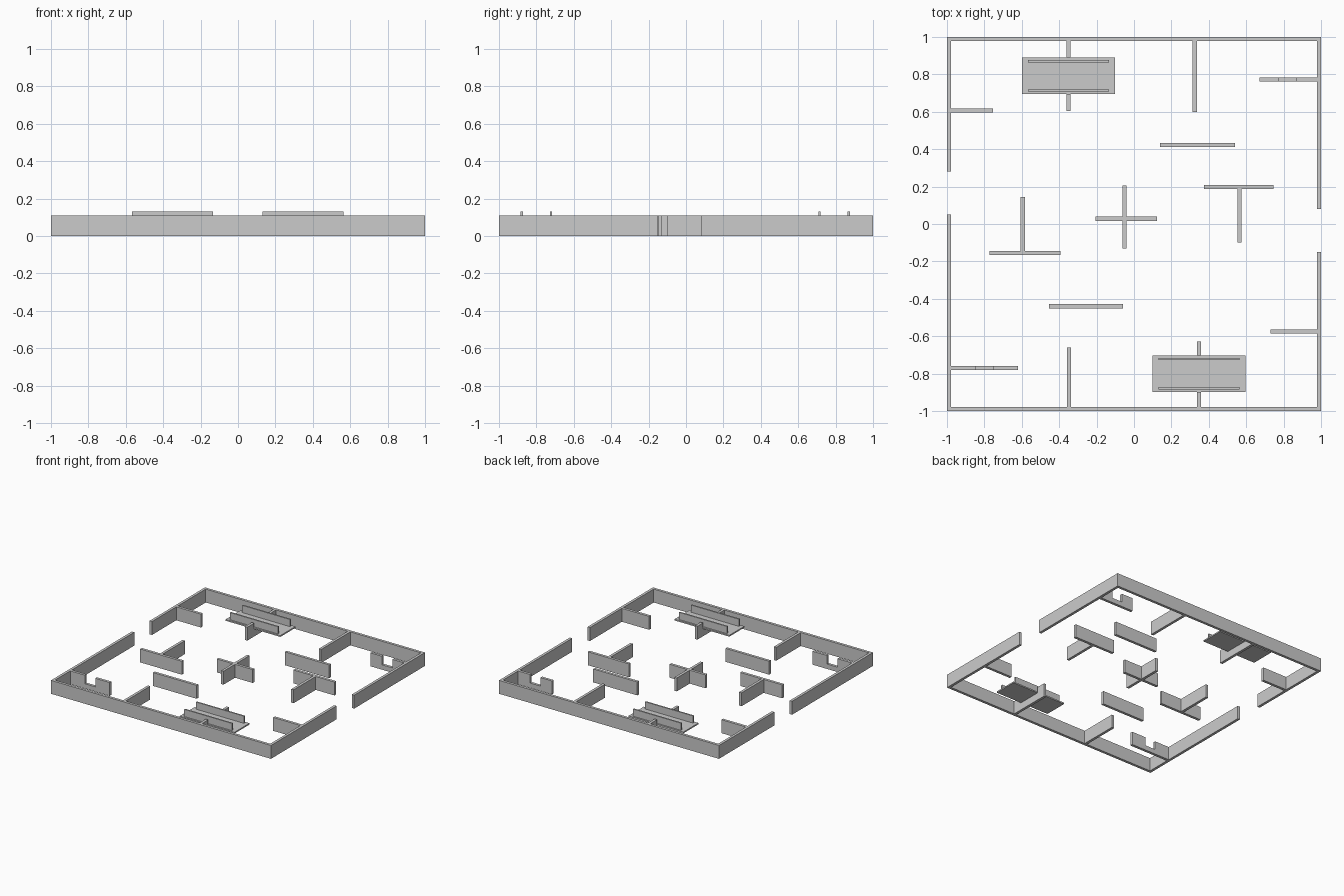
import bpy, bmesh

if "Cube" in bpy.data.objects:
    bpy.data.objects.remove(bpy.data.objects["Cube"])

H = 0.11          # wall height
T = 0.022         # wall thickness
I = 1 - T         # inner face of the perimeter


def prism(name, pts, a, b, axis='z'):
    """Extrude a 2D outline from a to b along the given axis."""
    put = {'z': lambda u, v, w: (u, v, w),     # outline in xy
           'y': lambda u, v, w: (u, w, v),     # outline in xz
           'x': lambda u, v, w: (w, u, v)}[axis]  # outline in yz
    bm = bmesh.new()
    lo = [bm.verts.new(put(u, v, a)) for u, v in pts]
    hi = [bm.verts.new(put(u, v, b)) for u, v in pts]
    n = len(pts)
    bm.faces.new(lo)
    bm.faces.new(hi)
    for i in range(n):
        j = (i + 1) % n
        bm.faces.new((lo[i], lo[j], hi[j], hi[i]))
    bmesh.ops.recalc_face_normals(bm, faces=bm.faces)
    me = bpy.data.meshes.new(name)
    bm.to_mesh(me)
    bm.free()
    ob = bpy.data.objects.new(name, me)
    bpy.context.collection.objects.link(ob)
    return ob


def box(name, x0, x1, y0, y1, z0=0, z1=H):
    return prism(name, [(x0, y0), (x1, y0), (x1, y1), (x0, y1)], z0, z1)


def wall_x(name, x0, x1, y):
    return box(name, x0, x1, y - T / 2, y + T / 2)


def wall_y(name, x, y0, y1):
    return box(name, x - T / 2, x + T / 2, y0, y1)


def notched(a0, a1, n0, n1, z):
    """Wall profile with a rectangular notch cut down from the top to z."""
    return [(a0, 0), (a1, 0), (a1, H), (n1, H), (n1, z), (n0, z), (n0, H), (a0, H)]


# Perimeter: two U-shaped halves separated by the side openings
for name, s, left, right in (("perimeter_back", 1, 0.28, 0.08),
                             ("perimeter_front", -1, 0.05, -0.15)):
    prism(name, [(-1, left), (-1, s), (1, s), (1, right), (I, right),
                 (I, s * I), (-I, s * I), (-I, left)], 0, H)

# Straight stub walls attached to the perimeter
wall_x("left_stub_wall", -I, -0.755, 0.607)
wall_x("right_stub_wall", 0.73, I, -0.575)
wall_y("back_stub_wall", 0.325, 0.60, I)
wall_y("front_stub_wall", -0.347, -I, -0.66)

# Stub walls with a window notch
for name, x0, x1, n0, n1, y in (("right_window_wall", 0.67, I, 0.775, 0.87, 0.772),
                                ("left_window_wall", -I, -0.62, -0.845, -0.75, -0.77)):
    prism(name, notched(x0, x1, n0, n1, 0.04), y - T / 2, y + T / 2, 'y')

# Free-standing straight walls
wall_x("free_wall_back", 0.14, 0.54, 0.422)
wall_x("free_wall_front", -0.455, -0.06, -0.44)


def tee(name, x0, x1, y, stem_x, stem_end):
    """T-shaped wall: a bar along x and one stem along y."""
    d = 1 if stem_end > y else -1
    h = T / 2
    near, far = y + d * h, y - d * h
    prism(name, [(x0, far), (x1, far), (x1, near), (stem_x + h, near),
                 (stem_x + h, stem_end), (stem_x - h, stem_end),
                 (stem_x - h, near), (x0, near)], 0, H)


tee("tee_wall_right", 0.373, 0.747, 0.197, 0.565, -0.10)
tee("tee_wall_left", -0.773, -0.393, -0.155, -0.595, 0.145)

# Cross-shaped wall in the middle
cx, cy, h = -0.05, 0.028, T / 2
prism("cross_wall", [(-0.205, cy - h), (cx - h, cy - h), (cx - h, -0.132), (cx + h, -0.132),
                     (cx + h, cy - h), (0.122, cy - h), (0.122, cy + h), (cx + h, cy + h),
                     (cx + h, 0.207), (cx - h, 0.207), (cx - h, cy + h), (-0.205, cy + h)], 0, H)

# Raised platforms with two rails, each resting in a notched wall
Z0, Z1 = 0.06, 0.071
for side, x, y, w0, w1 in (("back", -0.35, 0.792, 0.605, I),
                           ("front", 0.347, -0.8, -I, -0.628)):
    prism(side + "_platform_wall", notched(w0, w1, y - 0.098, y + 0.098, Z0),
          x - T / 2, x + T / 2, 'x')
    box(side + "_platform", x - 0.249, x + 0.249, y - 0.098, y + 0.098, Z0, Z1)
    for k, s in (("inner", -1), ("outer", 1)):
        yc = y + s * 0.078
        box(f"{side}_platform_rail_{k}", x - 0.217, x + 0.217,
            yc - 0.006, yc + 0.006, Z1, 0.13)
